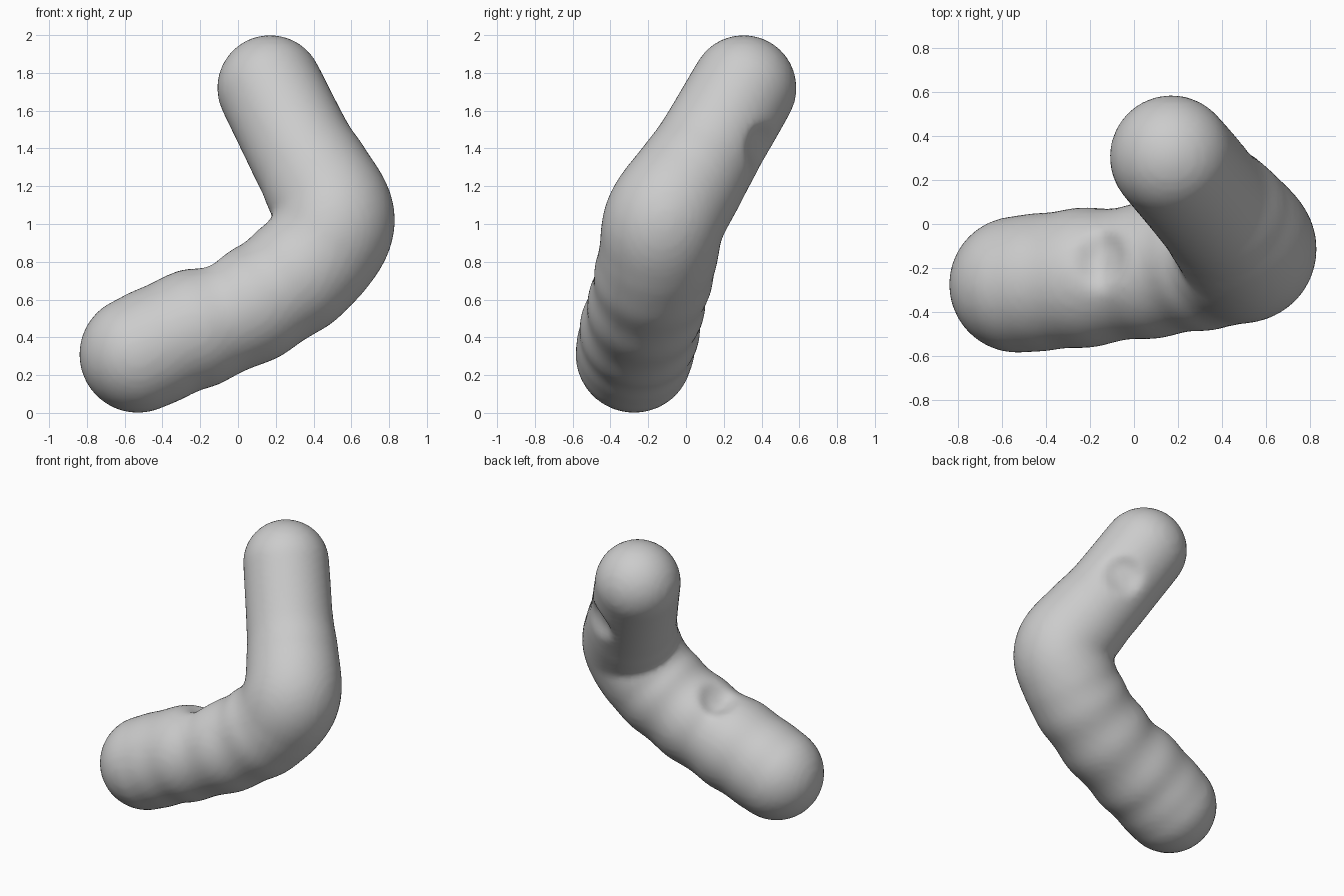
import bpy, bmesh, math
from mathutils import Vector

cube = bpy.data.objects.get("Cube")
if cube:
    bpy.data.objects.remove(cube, do_unlink=True)

SIDES = 48
STEPS = 14

# Centre line of the bent rod: x, y, z, radius
PATH = [
    (-.53, -.275, .31, .31),
    (-.29, -.25, .42, .315),
    (0, -.22, .535, .305),
    (.26, -.18, .69, .31),
    (.43, -.145, .85, .315),
    (.51, -.11, 1.03, .32),
    (.42, .02, 1.24, .30),
    (.33, .12, 1.40, .285),
    (.17, .305, 1.72, .28),
]
# Shallow dents: centre, push direction, depth, width
DENTS = [
    (Vector((-.14, -.16, .78)), Vector((.4, 0, -.9)), .055, .11),
    (Vector((.42, .39, 1.40)), Vector((-.5, -.6, .5)), .05, .11),
]


def material(name, value):
    mat = bpy.data.materials.new(name)
    mat.use_nodes = True
    color = (value, value, value, 1)
    mat.diffuse_color = color
    mat.node_tree.nodes["Principled BSDF"].inputs["Base Color"].default_value = color
    return mat


def spline(points):
    """Smooth stations through the points, four values each."""
    pts = [Vector(p) for p in points]
    pts = [2 * pts[0] - pts[1]] + pts + [2 * pts[-1] - pts[-2]]
    out = []
    for a, b, c, d in zip(pts, pts[1:], pts[2:], pts[3:]):
        for i in range(STEPS):
            t = i / STEPS
            out.append(.5 * (2 * b + (c - a) * t + (2 * a - 5 * b + 4 * c - d) * t ** 2
                             + (3 * b - a - 3 * c + d) * t ** 3))
    out.append(pts[-2])
    return out


# Body stations with gentle lumps along the lower arm
line = spline(PATH)
centres = [p.xyz for p in line]
radii = [p.w for p in line]
lump_count = STEPS * 4
for i in range(lump_count):
    radii[i] += .007 * math.sin(math.pi * i / lump_count) * math.sin(8 * math.pi * i / lump_count)
tangents = [(centres[min(i + 1, len(centres) - 1)] - centres[max(i - 1, 0)]).normalized()
            for i in range(len(centres))]


# Rounded ends
def cap(centre, radius, tangent, sign):
    angles = [math.pi / 2 * k / 12 for k in range(1, 12)]
    return [(centre + sign * tangent * radius * math.sin(a), radius * math.cos(a), tangent)
            for a in angles]


start = cap(centres[0], radii[0], tangents[0], -1)[::-1]
end = cap(centres[-1], radii[-1], tangents[-1], 1)
stations = start + list(zip(centres, radii, tangents)) + end
bend_normal = (centres[-1] - centres[len(centres) // 2]).cross(
    centres[0] - centres[len(centres) // 2]).normalized()

# Sweep the rings
bm = bmesh.new()
rings = []
for centre, radius, tangent in stations:
    u = tangent.cross(bend_normal).normalized()
    v = tangent.cross(u)
    ring = []
    for k in range(SIDES):
        a = math.tau * k / SIDES
        ring.append(bm.verts.new(centre + radius * (u * math.cos(a) + v * math.sin(a))))
    rings.append(ring)
for low, high in zip(rings, rings[1:]):
    for k in range(SIDES):
        n = (k + 1) % SIDES
        bm.faces.new((low[k], low[n], high[n], high[k]))
poles = [(rings[0], centres[0] - tangents[0] * radii[0]),
         (rings[-1], centres[-1] + tangents[-1] * radii[-1])]
for ring, tip in poles:
    pole = bm.verts.new(tip)
    for k in range(SIDES):
        bm.faces.new((ring[k], ring[(k + 1) % SIDES], pole))
bmesh.ops.recalc_face_normals(bm, faces=bm.faces)

# Press in the dents
for spot, push, depth, width in DENTS:
    for vert in bm.verts:
        d = (vert.co - spot).length / width
        vert.co += push.normalized() * depth * math.exp(-d ** 4)

mesh = bpy.data.meshes.new("bent_rod")
bm.to_mesh(mesh)
bm.free()
mesh.polygons.foreach_set("use_smooth", [True] * len(mesh.polygons))
mesh.materials.append(material("light grey", .6))
rod = bpy.data.objects.new("bent_rod", mesh)
bpy.context.collection.objects.link(rod)

# Even out the surface and fuse the inside of the bend
remesh = rod.modifiers.new("even_surface", "REMESH")
remesh.mode = "VOXEL"
remesh.voxel_size = .025
remesh.use_smooth_shade = True
soften = rod.modifiers.new("soften", "SMOOTH")
soften.factor = .4
soften.iterations = 2
